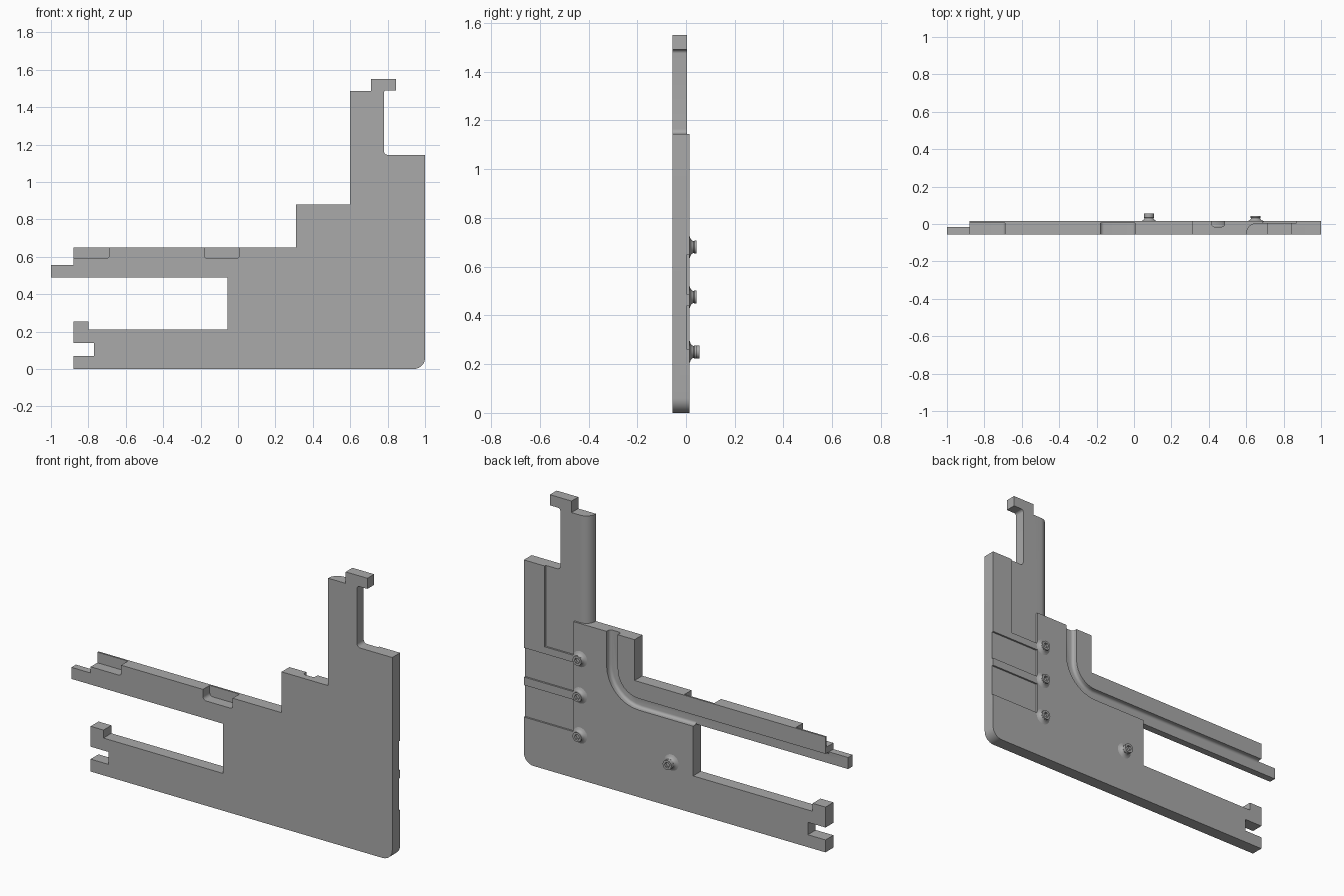
import bpy, bmesh, math
from mathutils import Vector, Matrix

cube = bpy.data.objects.get("Cube")
if cube:
    bpy.data.objects.remove(cube, do_unlink=True)

grey = bpy.data.materials.new("plain_grey")
grey.use_nodes = True
colour = (0.4, 0.4, 0.4, 1)
grey.diffuse_color = colour
grey.node_tree.nodes["Principled BSDF"].inputs["Base Color"].default_value = colour

FRONT, BACK, RECESS, CHANNEL = -0.055, 0.015, 0.005, -0.015


def rounded(points, steps=8):
    """Points are (a, b) or (a, b, fillet radius)."""
    out = []
    for i, p in enumerate(points):
        here = Vector(p[:2])
        if len(p) == 2:
            out.append(here)
            continue
        u = (Vector(points[i - 1][:2]) - here).normalized()
        v = (Vector(points[(i + 1) % len(points)][:2]) - here).normalized()
        centre = here + (u + v) * p[2]
        for k in range(steps + 1):
            t = k / steps * math.pi / 2
            out.append(centre - v * p[2] * math.cos(t) - u * p[2] * math.sin(t))
    return out


def make_object(name, bm):
    bmesh.ops.recalc_face_normals(bm, faces=bm.faces)
    mesh = bpy.data.meshes.new(name)
    bm.to_mesh(mesh)
    bm.free()
    mesh.materials.append(grey)
    obj = bpy.data.objects.new(name, mesh)
    bpy.context.collection.objects.link(obj)
    return obj


def prism(name, points, low, high, upright=False, soften=0):
    """Extrude an x-z outline along y, or an x-y outline along z."""
    bm = bmesh.new()
    place = (lambda p: (p.x, p.y, low)) if upright else (lambda p: (p.x, low, p.y))
    face = bm.faces.new([bm.verts.new(place(p)) for p in rounded(points)])
    base_edges = list(face.edges)
    new = bmesh.ops.extrude_face_region(bm, geom=[face], use_keep_orig=True)["geom"]
    step = (0, 0, high - low) if upright else (0, high - low, 0)
    bmesh.ops.translate(bm, vec=step, verts=[g for g in new if isinstance(g, bmesh.types.BMVert)])
    bmesh.ops.recalc_face_normals(bm, faces=bm.faces)
    if soften:
        bmesh.ops.bevel(bm, geom=base_edges, offset=soften, segments=4, profile=0.5, affect='EDGES')
    return make_object(name, bm)


def box(x0, x1, z0, z1):
    return [(x0, z0), (x1, z0), (x1, z1), (x0, z1)]


def cut(target, cutter):
    cutter.hide_render = True
    mod = target.modifiers.new("cut", 'BOOLEAN')
    mod.operation, mod.solver, mod.object = 'DIFFERENCE', 'EXACT', cutter
    bpy.context.view_layer.objects.active = target
    bpy.ops.object.modifier_apply(modifier=mod.name)
    bpy.data.objects.remove(cutter, do_unlink=True)


def smooth(obj):
    bpy.ops.object.select_all(action='DESELECT')
    obj.select_set(True)
    bpy.context.view_layer.objects.active = obj
    bpy.ops.object.shade_smooth_by_angle(angle=math.radians(32))


# Flat bracket outline with tower, hook and two arms
outline = [
    (-0.88, 0), (1, 0, 0.06), (1, 1.145), (0.78, 1.145, 0.02),
    (0.78, 1.49, 0.015), (0.845, 1.49), (0.845, 1.55), (0.71, 1.55),
    (0.71, 1.485), (0.6, 1.485), (0.6, 0.88), (0.31, 0.88),
    (0.31, 0.65), (-0.88, 0.65), (-0.88, 0.555), (-1, 0.555),
    (-1, 0.49), (-0.055, 0.49), (-0.055, 0.21), (-0.8, 0.21),
    (-0.8, 0.255), (-0.88, 0.255), (-0.88, 0.14), (-0.77, 0.14),
    (-0.77, 0.07), (-0.88, 0.07)]
plate = prism("bracket_plate", outline, FRONT, BACK)

# Curved cable channel on the back
channel = [
    (0.485, 1), (0.485, 0.49, 0.2), (-1.1, 0.49), (-1.1, 0.555),
    (0.415, 0.555, 0.13), (0.415, 1)]
cut(plate, prism("channel_cutter", channel, CHANNEL, 0.1, soften=0.015))
# Open underside of the channel along the upper arm, and its end tab
cut(plate, prism("arm_cutter", box(-0.9, -0.055, 0.45, 0.53), CHANNEL, 0.1))
cut(plate, prism("tab_cutter", box(-1.1, -0.88, 0.45, 0.6), CHANNEL, 0.1))

# Recessed back of the tower
recess = [(0.69, 0.69), (0.87, 0.69), (0.87, 1.6), (0.59, 1.6), (0.59, 0.88), (0.69, 0.88)]
cut(plate, prism("tower_cutter", recess, RECESS, 0.1))

# Rounded rear edge of the tower
edge = [(0.58, -0.05), (0.6, -0.05)]
edge += [(0.655 - 0.055 * math.cos(t), -0.05 + 0.055 * math.sin(t))
         for t in (k * math.pi / 20 for k in range(1, 11))]
edge += [(0.655, 0.05), (0.58, 0.05)]
cut(plate, prism("edge_cutter", edge, 0.88, 1.6, upright=True))

# Two shallow bands on the outer back edge
for z0, z1 in ((0.26, 0.44), (0.485, 0.65)):
    cut(plate, prism("band_cutter", box(0.69, 1.1, z0, z1), RECESS, 0.1))

# Front notches along the upper arm, leaving a thin rear wall
cut(plate, prism("end_notch_cutter", [(-1, 0.59), (-0.69, 0.59, 0.015), (-0.69, 0.7), (-1, 0.7)],
                 -0.1, RECESS))
cut(plate, prism("middle_notch_cutter",
                 [(-0.18, 0.59, 0.02), (0.005, 0.59, 0.015), (0.005, 0.7), (-0.18, 0.7)],
                 -0.1, RECESS))
smooth(plate)


# Flared pegs with a hexagonal socket
def peg(name, x, z, length):
    profile = [(0.045, -0.003), (0.045, 0), (0.034, 0.004), (0.027, 0.01), (0.024, 0.016),
               (0.027, 0.02), (0.027, length)]
    bm = bmesh.new()
    rings = []
    for r, h in profile:
        rings.append([bm.verts.new((r * math.cos(a), r * math.sin(a), h))
                      for a in (2 * math.pi * k / 24 for k in range(24))])
    for a, b in zip(rings, rings[1:]):
        for k in range(24):
            bm.faces.new((a[k], a[k - 1], b[k - 1], b[k]))
    bm.faces.new(rings[0])
    bm.faces.new(rings[-1])
    bmesh.ops.transform(bm, verts=bm.verts,
                        matrix=Matrix.Translation((x, BACK, z)) @ Matrix.Rotation(-math.pi / 2, 4, 'X'))
    obj = make_object(name, bm)
    hexagon = [(x + 0.016 * math.cos(k * math.pi / 3), z + 0.016 * math.sin(k * math.pi / 3))
               for k in range(6)]
    cut(obj, prism("socket_cutter", hexagon, BACK + length - 0.015, 0.1))
    smooth(obj)


for name, x, z, length in (("upper_peg", 0.65, 0.68, 0.028), ("middle_peg", 0.65, 0.475, 0.028),
                           ("lower_peg", 0.65, 0.25, 0.028), ("inner_peg", 0.08, 0.25, 0.04)):
    peg(name, x, z, length)
